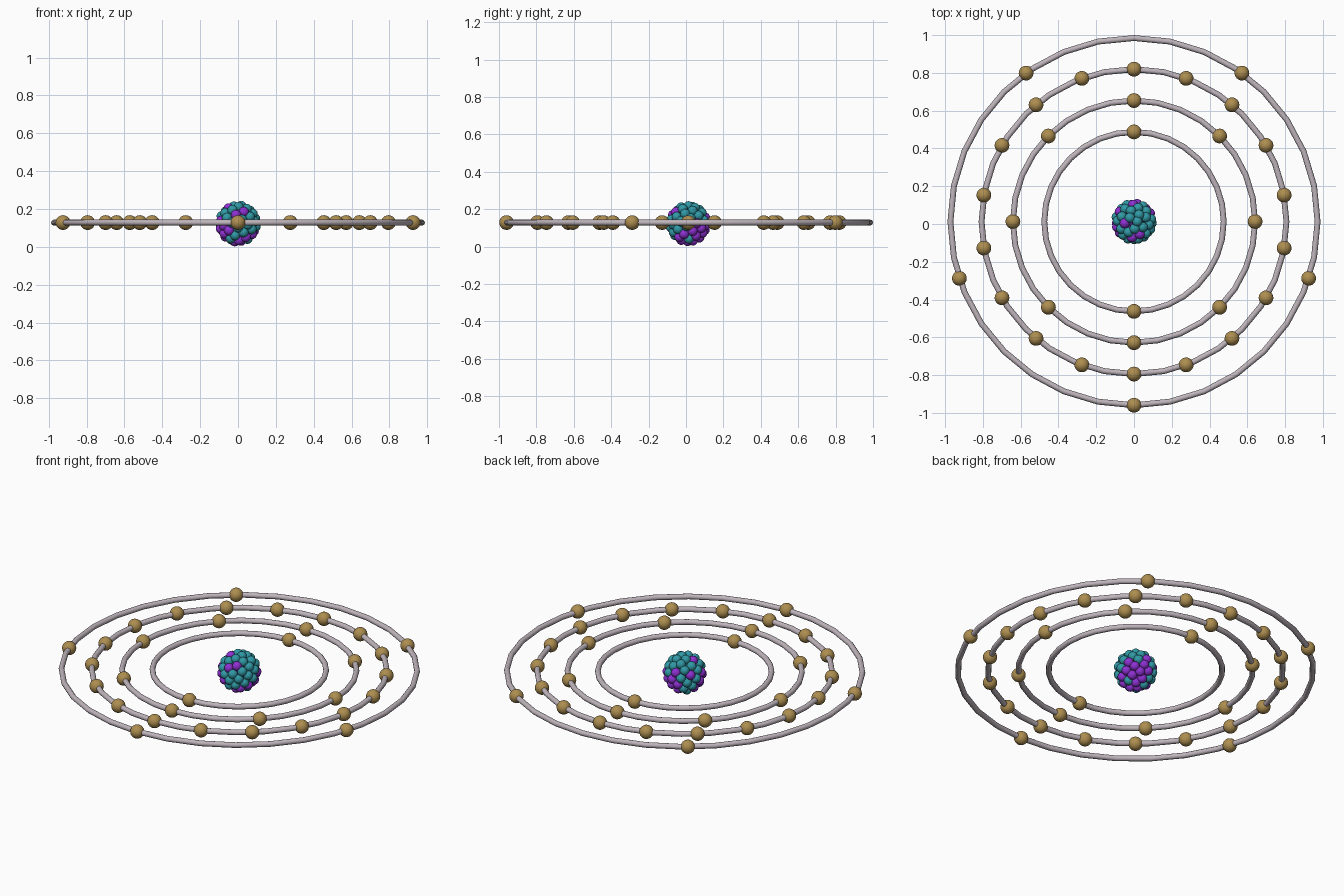
import bpy, math, random
from mathutils import Vector

if "Cube" in bpy.data.objects:
    bpy.data.objects.remove(bpy.data.objects["Cube"])

random.seed(4)
CY = 0.0125          # orbit centre
RING_Z = 0.128
NUC_Z = 0.1225


def material(name, rgb):
    m = bpy.data.materials.new(name)
    m.diffuse_color = (*rgb, 1)
    m.use_nodes = True
    m.node_tree.nodes["Principled BSDF"].inputs["Base Color"].default_value = m.diffuse_color
    return m


gold = material("gold", (0.42, 0.27, 0.08))
teal = material("teal", (0.03, 0.32, 0.38))
purple = material("purple", (0.27, 0.03, 0.65))
pale = material("pale_grey", (0.52, 0.46, 0.50))


def finish(name, mat):
    ob = bpy.context.object
    ob.name = name
    ob.data.materials.append(mat)
    bpy.ops.object.shade_smooth()
    return ob


def ball_maker(name, radius, mat):
    # first ball owns the mesh, the others share it
    state = {}

    def place(loc):
        if "mesh" not in state:
            bpy.ops.mesh.primitive_uv_sphere_add(segments=24, ring_count=14, radius=radius, location=loc)
            state["mesh"] = finish(name, mat).data
        else:
            ob = bpy.data.objects.new(name, state["mesh"])
            ob.location = loc
            bpy.context.collection.objects.link(ob)
    return place


# Orbits with evenly spaced electrons
electron = ball_maker("electron", 0.039, gold)
for i, (radius, count, start) in enumerate([(0.475, 2, 90), (0.641, 8, 90),
                                            (0.807, 18, 90), (0.972, 5, -90)]):
    bpy.ops.mesh.primitive_torus_add(major_radius=radius, minor_radius=0.0155,
                                     major_segments=32, minor_segments=12,
                                     location=(0, CY, RING_Z))
    finish(f"orbit_{i + 1}", pale)
    for k in range(count):
        a = math.radians(start + 360 * k / count)
        electron((radius * math.cos(a), CY + radius * math.sin(a), RING_Z))

# Nucleus: packed shells of protons and neutrons
proton = ball_maker("proton", 0.0265, purple)
neutron = ball_maker("neutron", 0.0265, teal)
for shell, count, protons in [(0.095, 60, 24), (0.05, 15, 9)]:
    kinds = [proton] * protons + [neutron] * (count - protons)
    random.shuffle(kinds)
    for k, place in enumerate(kinds):
        z = 1 - 2 * (k + 0.5) / count
        r = math.sqrt(1 - z * z)
        a = k * math.pi * (3 - math.sqrt(5))
        place(Vector((r * math.cos(a), r * math.sin(a), z)) * shell + Vector((0, CY, NUC_Z)))
